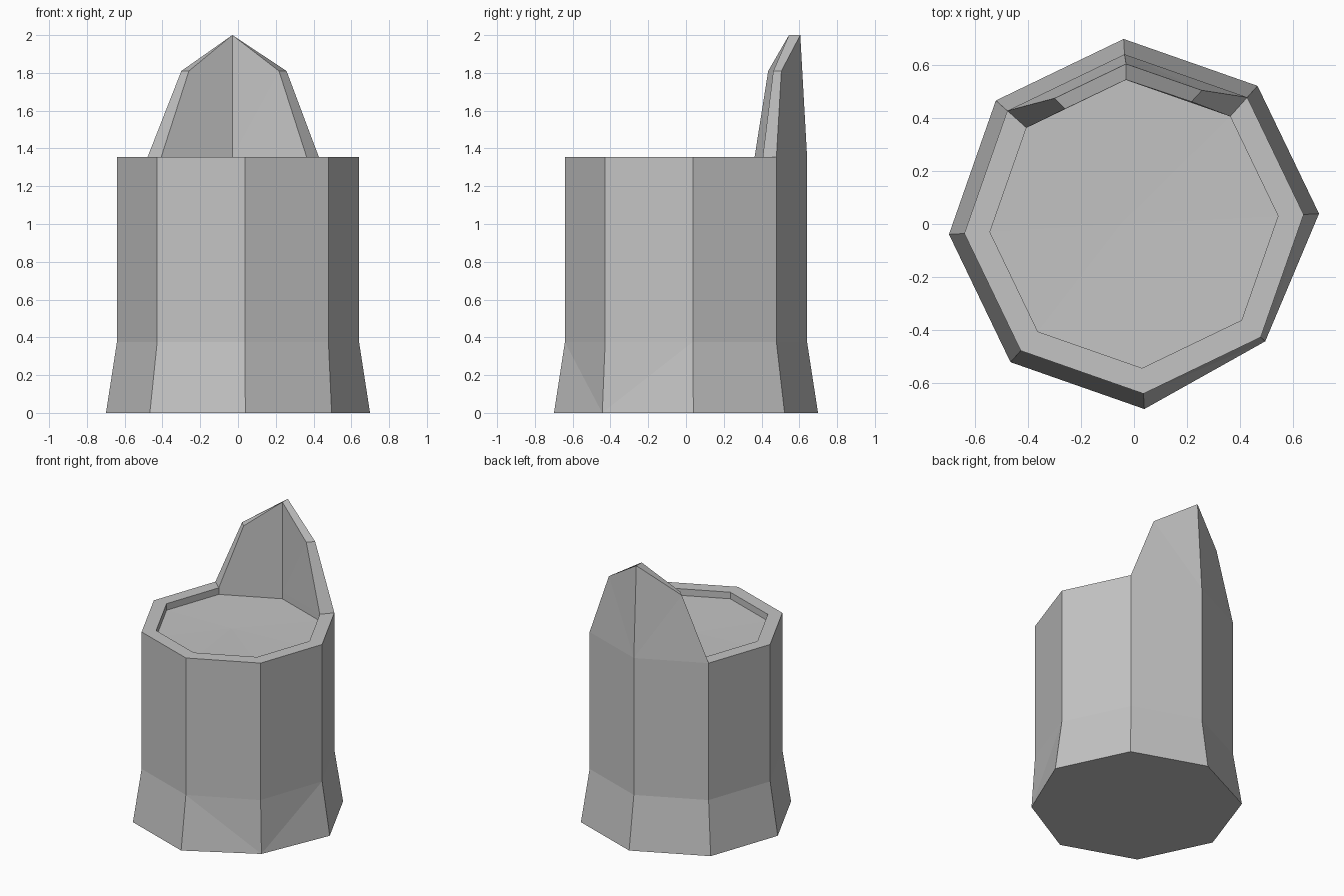
import bpy, bmesh, math
from mathutils import Vector

cube = bpy.data.objects.get("Cube")
if cube:
    bpy.data.objects.remove(cube, do_unlink=True)

SIDES = 8
TURN = math.radians(3.2)
RIM_Z = 1.355

grey = bpy.data.materials.new("plain_grey")
grey.use_nodes = True
colour = (0.55, 0.55, 0.55, 1)
grey.diffuse_color = colour
grey.node_tree.nodes["Principled BSDF"].inputs["Base Color"].default_value = colour

bm = bmesh.new()


def ring(radius, z):
    angles = [TURN + math.tau * k / SIDES for k in range(SIDES)]
    return [bm.verts.new((radius * math.cos(a), radius * math.sin(a), z)) for a in angles]


def band(low, high, skip=()):
    for k in range(SIDES):
        n = (k + 1) % SIDES
        if k not in skip:
            bm.faces.new((low[k], low[n], high[n], high[k]))


# Rings of the trunk, from the ground up and into the hollow
base = ring(0.70, 0)
waist = ring(0.642, 0.375)
rim = ring(0.642, RIM_Z)
lip = ring(0.545, RIM_Z)
floor = ring(0.545, RIM_Z - 0.047)

# One root corner is worn inward
worn = 7
base[worn].co *= 0.95

# Flared foot, creased beside the worn corner
band(base, waist, skip=(worn - 1, worn))
for side in (worn - 1, (worn + 1) % SIDES):
    bm.faces.new((base[worn], waist[side], waist[worn]))
    bm.faces.new((base[worn], base[side], waist[side]))
bm.faces.new(base)

# Straight trunk, rim (open below the splinter) and shallow hollow
band(waist, rim)
band(rim, lip, skip=(1, 2))
band(lip, floor)
hollow = bm.faces.new(floor)
poked = bmesh.ops.poke(bm, faces=[hollow])
poked["verts"][0].co += Vector((-0.05, 0, -0.01))

# Tall broken splinter rising from the two back sides
peak_out = bm.verts.new((-0.03, 0.605, 2))
peak_in = bm.verts.new((-0.03, 0.545, 2))
shoulders = {
    1: ((0.257, 0.505, 1.81), (0.217, 0.462, 1.81)),
    3: ((-0.30, 0.475, 1.81), (-0.26, 0.435, 1.81)),
}
for k, (outer, inner) in shoulders.items():
    out_v, in_v = bm.verts.new(outer), bm.verts.new(inner)
    for foot, mid, shoulder, peak in ((rim[k], rim[2], out_v, peak_out),
                                      (lip[k], lip[2], in_v, peak_in)):
        bm.faces.new((foot, mid, shoulder))
        bm.faces.new((shoulder, mid, peak))
    bm.faces.new((rim[k], lip[k], in_v, out_v))
    bm.faces.new((out_v, in_v, peak_in, peak_out))

bmesh.ops.recalc_face_normals(bm, faces=bm.faces)
mesh = bpy.data.meshes.new("stump")
bm.to_mesh(mesh)
bm.free()
mesh.materials.append(grey)
stump = bpy.data.objects.new("stump", mesh)
bpy.context.collection.objects.link(stump)
